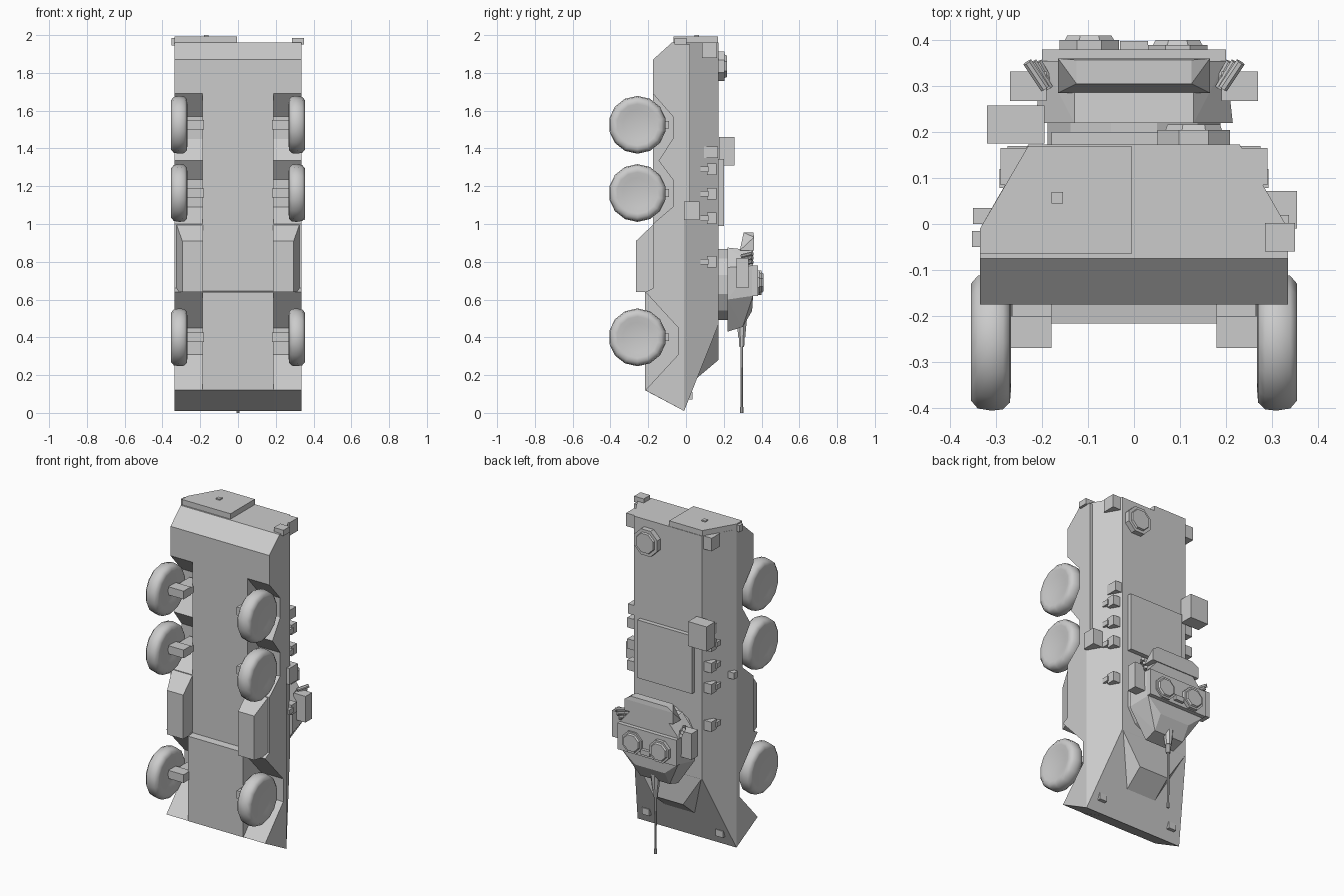
import bpy, bmesh, math
from mathutils import Vector

if "Cube" in bpy.data.objects:
    bpy.data.objects.remove(bpy.data.objects["Cube"])

grey = bpy.data.materials.new("plain grey")
grey.diffuse_color = (0.6, 0.6, 0.6, 1)
grey.use_nodes = True
grey.node_tree.nodes["Principled BSDF"].inputs["Base Color"].default_value = grey.diffuse_color


def finish(name, bm):
    bmesh.ops.recalc_face_normals(bm, faces=bm.faces)
    me = bpy.data.meshes.new(name)
    bm.to_mesh(me)
    bm.free()
    me.materials.append(grey)
    ob = bpy.data.objects.new(name, me)
    bpy.context.collection.objects.link(ob)
    return ob


def solid(name, pts):
    """Convex solid around points."""
    bm = bmesh.new()
    for p in pts:
        bm.verts.new(p)
    bmesh.ops.convex_hull(bm, input=bm.verts)
    bmesh.ops.dissolve_limit(bm, angle_limit=0.01, verts=bm.verts, edges=bm.edges)
    return finish(name, bm)


def box(name, x0, x1, y0, y1, z0, z1):
    return solid(name, [(x, y, z) for x in (x0, x1) for y in (y0, y1) for z in (z0, z1)])


def extrude(name, profile, x0, x1):
    """Side profile of (y, z) points extruded across x."""
    bm = bmesh.new()
    f = bm.faces.new([bm.verts.new((x0, y, z)) for y, z in profile])
    r = bmesh.ops.extrude_face_region(bm, geom=[f])
    vs = [v for v in r["geom"] if isinstance(v, bmesh.types.BMVert)]
    bmesh.ops.translate(bm, verts=vs, vec=(x1 - x0, 0, 0))
    return finish(name, bm)


def tube(name, a, b, ra, rb, n=8):
    a, b = Vector(a), Vector(b)
    q = (b - a).to_track_quat('Z', 'Y')
    pts = []
    for c, r in ((a, ra), (b, rb)):
        for i in range(n):
            t = 2 * math.pi * (i + 0.5) / n
            pts.append(c + q @ Vector((r * math.cos(t), r * math.sin(t), 0)))
    return solid(name, pts)


def wheel(name, s, z):
    prof = [(.285, 0), (.28, .07), (.268, .11), (.27, .135), (.285, .15), (.31, .153),
            (.34, .148), (.355, .13), (.354, .11), (.347, .08), (.343, 0)]
    bm = bmesh.new()
    vs = [bm.verts.new((s * x, 0, r)) for x, r in prof]
    es = [bm.edges.new(p) for p in zip(vs, vs[1:])]
    bmesh.ops.spin(bm, geom=vs + es, cent=(0, 0, 0), axis=(1, 0, 0),
                   angle=2 * math.pi, steps=14, use_duplicate=False)
    bmesh.ops.remove_doubles(bm, verts=bm.verts, dist=0.0005)
    ob = finish(name, bm)
    ob.location = (0, -.257, z)
    for p in ob.data.polygons:
        p.use_smooth = True
    return ob


# Hull: upper body with sloped sides and glacis, keel, wheel-arch sides
solid("upper_hull", [(s * x, y, z) for s in (-1, 1) for x, y, z in
                     ((.335, -.01, .01), (.23, .173, .47), (.23, .173, 1.96), (.335, -.01, 1.96))])
extrude("keel", [(-.01, .01), (-.217, .12), (-.217, .64), (-.175, .645), (-.175, 1.87),
                 (-.075, 1.96), (-.01, 1.96)], -.187, .187)
arch = [(-.01, .01), (-.215, .12), (-.04, .31), (-.04, .45), (-.215, .64), (-.175, .66),
        (-.175, 1.0), (-.07, 1.09), (-.07, 1.235), (-.145, 1.335), (-.07, 1.45), (-.07, 1.57),
        (-.175, 1.69), (-.175, 1.87), (-.075, 1.96), (-.01, 1.96)]
for s, side in ((1, "right"), (-1, "left")):
    extrude(side + "_hull_side", arch, s * .185, s * .335)
    # Belly locker between the axles
    solid(side + "_belly_locker", [(s * x, y, z) for x, y, z in (
        (.186, -.265, .64), (.186, -.265, .91), (.295, -.265, .64), (.295, -.265, .91),
        (.33, -.16, .64), (.33, -.16, 1.01), (.186, -.16, .64), (.186, -.16, 1.01))])
    # Wheels and axles
    for i, z in enumerate((.40, 1.164, 1.525)):
        wheel(f"{side}_wheel_{i}", s, z)
        box(f"{side}_axle_{i}", s * .18, s * .30, -.27, -.20, z - .025, z + .025)
        box(f"{side}_axle_mount_{i}", s * .18, s * .265, -.27, -.09, z - .02, z + .02)
    # Headlights, tie-down fittings, shoulder boxes
    box(side + "_headlight", s * .225, s * .275, .0, .035, .07, .11)
    for i, z in enumerate((.80, 1.03, 1.16, 1.29)):
        box(f"{side}_fitting_{i}", s * .22, s * .285, .11, .162, z - .03, z + .03)
        box(f"{side}_fitting_tab_{i}", s * .26, s * .293, .078, .12, z - .015, z + .015)
    box(side + "_shoulder_box", s * .22, s * .275, .09, .17, 1.35, 1.41)
    box(side + "_rear_lamp_box", s * .23, s * .29, .085, .165, 1.88, 1.96)
box("right_side_case", .28, .355, -.01, .072, 1.02, 1.12)
box("right_side_rail", .31, .337, -.01, .02, 1.12, 1.95)
box("left_side_case", -.35, -.31, 0, .035, 1.06, 1.10)
box("right_tail_light", .285, .35, -.06, .002, 1.95, 1.985)
box("left_tail_light", -.353, -.325, -.05, -.015, 1.945, 1.985)

# Driver hood rising out of the glacis
solid("driver_hood", [(s * x, y, z) for s in (-1, 1) for x, y, z in
                      ((.225, .172, .47), (.10, .172, .28), (.10, .053, .18), (.10, .172, .50))])

# Rear door with handle
solid("rear_door", [(x, y, z) for z in (1.95, 1.993) for x, y in
                    ((-.335, -.065), (-.005, -.065), (-.005, .17), (-.23, .17), (-.335, -.01))])
box("door_handle", -.18, -.155, .045, .07, 1.99, 2.0)

# Roof fittings
box("roof_hatch", -.18, .19, .17, .20, .99, 1.345)
box("roof_storage_box", -.32, -.195, .175, .258, 1.31, 1.46)
tube("rear_hatch_ring", (.13, .165, 1.835), (.13, .205, 1.835), .085, .085)
tube("rear_hatch_lid", (.13, .20, 1.835), (.13, .216, 1.835), .068, .062)

# Turret: ring, faceted body, top plate, bustle
tube("turret_ring", (0, .165, .68), (0, .225, .68), .195, .195, 12)
solid("turret_body", [(s * x, y, z) for s in (-1, 1) for x, y, z in (
    (.10, .22, .43), (.215, .22, .60), (.215, .22, .77), (.13, .22, .875),
    (.10, .30, .455), (.10, .35, .54), (.195, .355, .62), (.20, .355, .78), (.13, .355, .86))])
box("turret_top_plate", -.2, .2, .35, .38, .62, .78)
solid("turret_bustle", [(s * x, y, z) for s in (-1, 1) for x, y, z in (
    (.165, .285, .86), (.165, .36, .86), (.125, .305, .955), (.165, .36, .93), (.125, .357, .955))])
for name, x, top in (("commander", -.097, .41), ("gunner", .095, .40)):
    tube(name + "_hatch", (x, .375, .69), (x, top - .01, .69), .07, .07)
    tube(name + "_hatch_lid", (x, top - .01, .69), (x, top, .69), .058, .052)
box("turret_periscope", -.03, .03, .375, .398, .64, .67)

# Turret side boxes and smoke launchers
for s, side in ((1, "right"), (-1, "left")):
    box(side + "_turret_box", s * .19, s * .27, .268, .332, .66, .82)
    for i in range(3):
        tube(f"{side}_smoke_tube_{i}", (s * (.178 + .008 * i), .295, .79 + .02 * i),
             (s * (.21 + .011 * i), .352, .80 + .022 * i), .011, .011)

# Gun
tube("gun_mantlet", (0, .295, .50), (0, .295, .40), .03, .02)
tube("gun_sleeve", (0, .295, .45), (0, .295, .35), .02, .014)
tube("gun_barrel", (0, .295, .37), (0, .295, 0), .008, .006)
tube("gun_muzzle", (0, .295, .03), (0, .295, 0), .009, .009)
